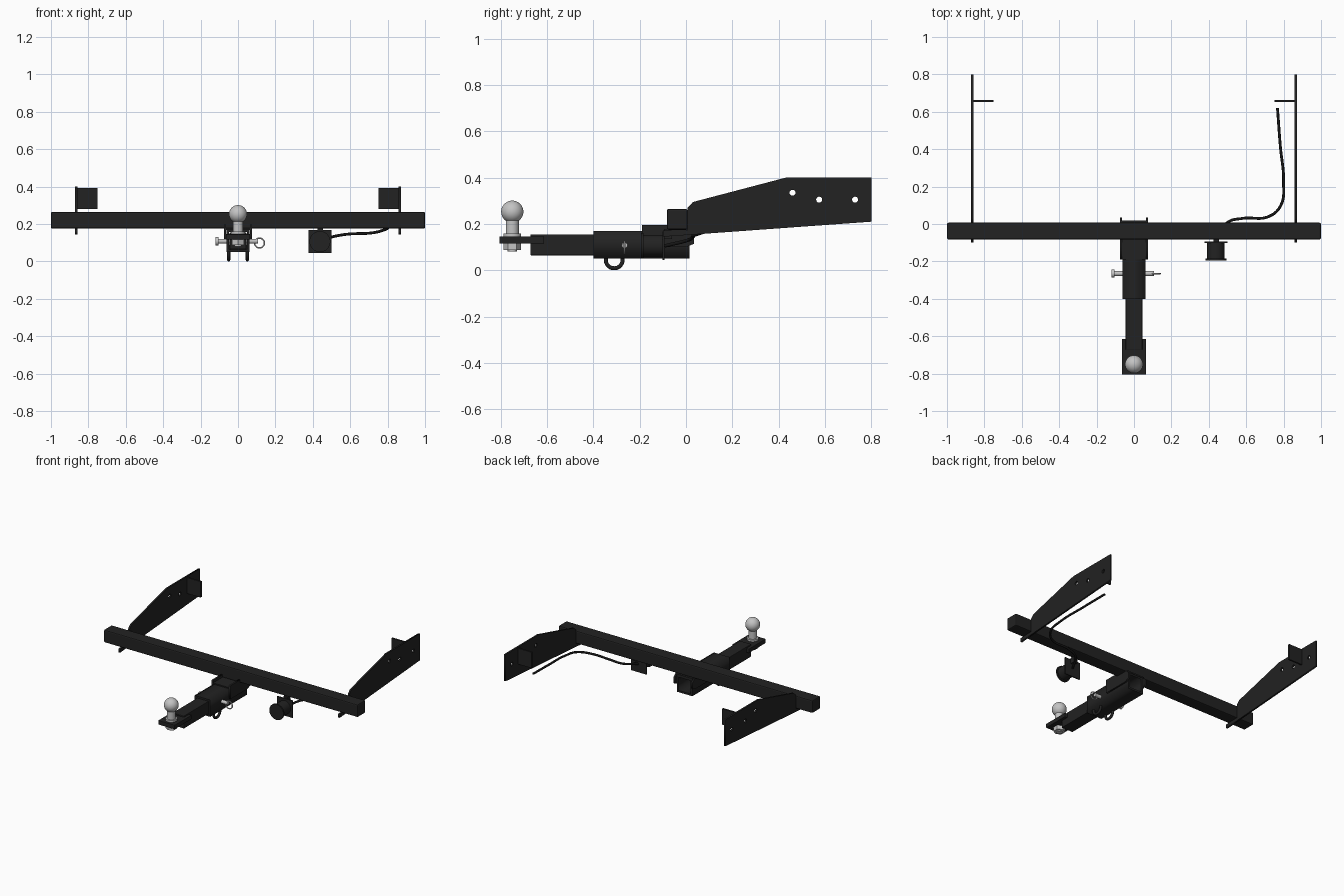
import bpy, bmesh, math
from mathutils import Matrix, Vector

cube = bpy.data.objects.get("Cube")
if cube:
    bpy.data.objects.remove(cube, do_unlink=True)


def material(name, value, metallic=0.0):
    mat = bpy.data.materials.new(name)
    colour = (value, value, value, 1)
    mat.use_nodes = True
    mat.diffuse_color = colour
    mat.node_tree.nodes["Principled BSDF"].inputs["Base Color"].default_value = colour
    return mat


BLACK = material("black paint", 0.016)
RUBBER = material("black rubber", 0.008)
STEEL = material("bright steel", 0.55)

# Rotations that turn a primitive's z axis along x, y or z
AXES = {
    "x": Matrix(((0, 0, 1), (1, 0, 0), (0, 1, 0))).to_4x4(),
    "y": Matrix(((1, 0, 0), (0, 0, -1), (0, 1, 0))).to_4x4(),
    "z": Matrix.Identity(4),
}


def add_mesh(name, bm, mat, smooth=False):
    bmesh.ops.recalc_face_normals(bm, faces=bm.faces)
    mesh = bpy.data.meshes.new(name)
    bm.to_mesh(mesh)
    bm.free()
    obj = bpy.data.objects.new(name, mesh)
    bpy.context.collection.objects.link(obj)
    mesh.materials.append(mat)
    if smooth:
        bpy.ops.object.select_all(action="DESELECT")
        obj.select_set(True)
        bpy.context.view_layer.objects.active = obj
        bpy.ops.object.shade_smooth_by_angle(angle=math.radians(35))
    return obj


def box(name, x, y, z, mat=BLACK, bevel=0.0):
    """Box from its (min, max) range on each axis."""
    bm = bmesh.new()
    size = [r[1] - r[0] for r in (x, y, z)]
    centre = Vector([(r[0] + r[1]) / 2 for r in (x, y, z)])
    bmesh.ops.create_cube(bm, size=1, matrix=Matrix.Translation(centre) @ Matrix.Diagonal((*size, 1)))
    obj = add_mesh(name, bm, mat)
    if bevel:
        mod = obj.modifiers.new("Bevel", "BEVEL")
        mod.width, mod.segments = bevel, 2
    return obj


def cylinder(name, centre, axis, radius, depth, mat=BLACK, sides=32):
    bm = bmesh.new()
    bmesh.ops.create_cone(bm, cap_ends=True, segments=sides, radius1=radius, radius2=radius,
                          depth=depth, matrix=Matrix.Translation(centre) @ AXES[axis])
    return add_mesh(name, bm, mat, True)


def tube_path(name, points, radius, mat, kind="BEZIER", cyclic=False):
    """Round bar swept along a smooth path."""
    curve = bpy.data.curves.new(name, "CURVE")
    curve.dimensions = "3D"
    curve.bevel_depth, curve.bevel_resolution = radius, 3
    curve.use_fill_caps = True
    spline = curve.splines.new("BEZIER")
    spline.bezier_points.add(len(points) - 1)
    for bp, co in zip(spline.bezier_points, points):
        bp.co = co
        bp.handle_left_type = bp.handle_right_type = "AUTO"
    spline.use_cyclic_u = cyclic
    curve.materials.append(mat)
    obj = bpy.data.objects.new(name, curve)
    bpy.context.collection.objects.link(obj)
    return obj


def ring(name, centre, axis, major, minor, mat):
    pts = []
    for i in range(8):
        a = math.tau * i / 8
        pts.append(Vector(centre) + AXES[axis].to_3x3() @ Vector((math.cos(a), math.sin(a), 0)) * major)
    return tube_path(name, pts, minor, mat, cyclic=True)


def circle(cx, cy, r, n=20):
    return [(cx + r * math.cos(math.tau * i / n), cy + r * math.sin(math.tau * i / n)) for i in range(n)]


def rect(x0, x1, y0, y1):
    return [(x0, y0), (x1, y0), (x1, y1), (x0, y1)]


def cut_plate(name, loops, axis, centre, thickness, mat=BLACK):
    """Flat plate from an outline followed by hole outlines."""
    curve = bpy.data.curves.new(name + " outline", "CURVE")
    curve.dimensions, curve.fill_mode = "2D", "BOTH"
    curve.extrude = thickness / 2
    for loop in loops:
        spline = curve.splines.new("POLY")
        spline.points.add(len(loop) - 1)
        for p, (u, v) in zip(spline.points, loop):
            p.co = (u, v, 0, 1)
        spline.use_cyclic_u = True
    temp = bpy.data.objects.new(name + " outline", curve)
    mesh = bpy.data.meshes.new_from_object(temp)
    bm = bmesh.new()
    bm.from_mesh(mesh)
    bpy.data.objects.remove(temp)
    bpy.data.curves.remove(curve)
    bpy.data.meshes.remove(mesh)
    bmesh.ops.remove_doubles(bm, verts=bm.verts, dist=0.0001)
    bm.transform(Matrix.Translation(centre) @ AXES[axis])
    return add_mesh(name, bm, mat)


# Main cross bar
box("cross_bar", (-1, 1), (-0.083, 0.007), (0.175, 0.265), bevel=0.008)

# Frame side plates with bolt holes, mounting tabs, chain loops and receiver gussets
side_outline = [(-0.1, 0.145), (0.8, 0.21), (0.8, 0.4), (0.43, 0.4), (0.03, 0.295),
                (0.007, 0.27), (0.007, 0.175), (-0.1, 0.172)]
holes = [circle(y, z, 0.013) for y, z in ((0.46, 0.335), (0.575, 0.305), (0.73, 0.305))]
gusset_outline = [(-0.19, 0.1), (0.0, 0.1), (0.035, 0.115), (0.035, 0.155), (0.008, 0.178),
                  (-0.083, 0.178), (-0.083, 0.196), (-0.19, 0.196)]
for side, s in (("left", 1), ("right", -1)):
    cut_plate(side + "_side_plate", [side_outline] + holes, "x", (s * 0.865, 0, 0), 0.012)
    box(side + "_mounting_tab", sorted((s * 0.75, s * 0.862)), (0.652, 0.664), (0.28, 0.393))
    ring(side + "_chain_loop", (s * 0.05, -0.31, 0.045), "x", 0.036, 0.009, BLACK)
    cut_plate(side + "_receiver_gusset", [gusset_outline], "x", (s * 0.069, 0, 0), 0.012)

# Hollow receiver tube and the saddle joining it to the bar
cut_plate("receiver_tube", [rect(-0.061, 0.061, 0.05, 0.17), rect(-0.047, 0.047, 0.063, 0.157)],
          "y", (0, -0.192, 0), 0.416)
box("receiver_saddle", (-0.066, 0.066), (-0.19, 0.02), (0.168, 0.178))

# Ball mount
box("ball_mount_shank", (-0.045, 0.045), (-0.672, -0.2), (0.065, 0.155), bevel=0.004)
box("ball_platform", (-0.065, 0.065), (-0.805, -0.615), (0.116, 0.146), bevel=0.003)

# Tow ball with neck, collar and nut
bm = bmesh.new()
bmesh.ops.create_uvsphere(bm, u_segments=32, v_segments=18, radius=0.048,
                          matrix=Matrix.Translation((0, -0.75, 0.253)))
add_mesh("tow_ball", bm, STEEL, True)
cylinder("ball_neck", (0, -0.75, 0.18), "z", 0.028, 0.07, STEEL)
cylinder("ball_collar", (0, -0.75, 0.152), "z", 0.038, 0.014, STEEL)
cylinder("ball_nut", (0, -0.75, 0.103), "z", 0.038, 0.032, STEEL, 6)
cylinder("ball_stud", (0, -0.75, 0.1), "z", 0.02, 0.038, STEEL)

# Hitch pin with head and spring clip
cylinder("hitch_pin", (-0.003, -0.265, 0.108), "x", 0.0125, 0.22, STEEL)
cylinder("hitch_pin_head", (-0.112, -0.265, 0.108), "x", 0.022, 0.016, STEEL)
ring("pin_clip", (0.115, -0.265, 0.098), "y", 0.026, 0.004, STEEL)

# Wiring socket hung from the bar
box("socket_plate", (0.377, 0.5), (-0.101, -0.093), (0.045, 0.167))
box("socket_hanger", (0.425, 0.455), (-0.095, -0.06), (0.135, 0.178))
cylinder("socket_body", (0.438, -0.143, 0.106), "y", 0.047, 0.086, BLACK)
cylinder("socket_lid", (0.438, -0.189, 0.106), "y", 0.056, 0.01, BLACK)

# Wiring cable
tube_path("wiring_cable", [(0.44, -0.09, 0.106), (0.5, 0.008, 0.13), (0.58, 0.03, 0.145), (0.72, 0.04, 0.153),
                           (0.785, 0.1, 0.17), (0.8, 0.22, 0.185), (0.782, 0.42, 0.205),
                           (0.767, 0.62, 0.22)], 0.0075, RUBBER)
